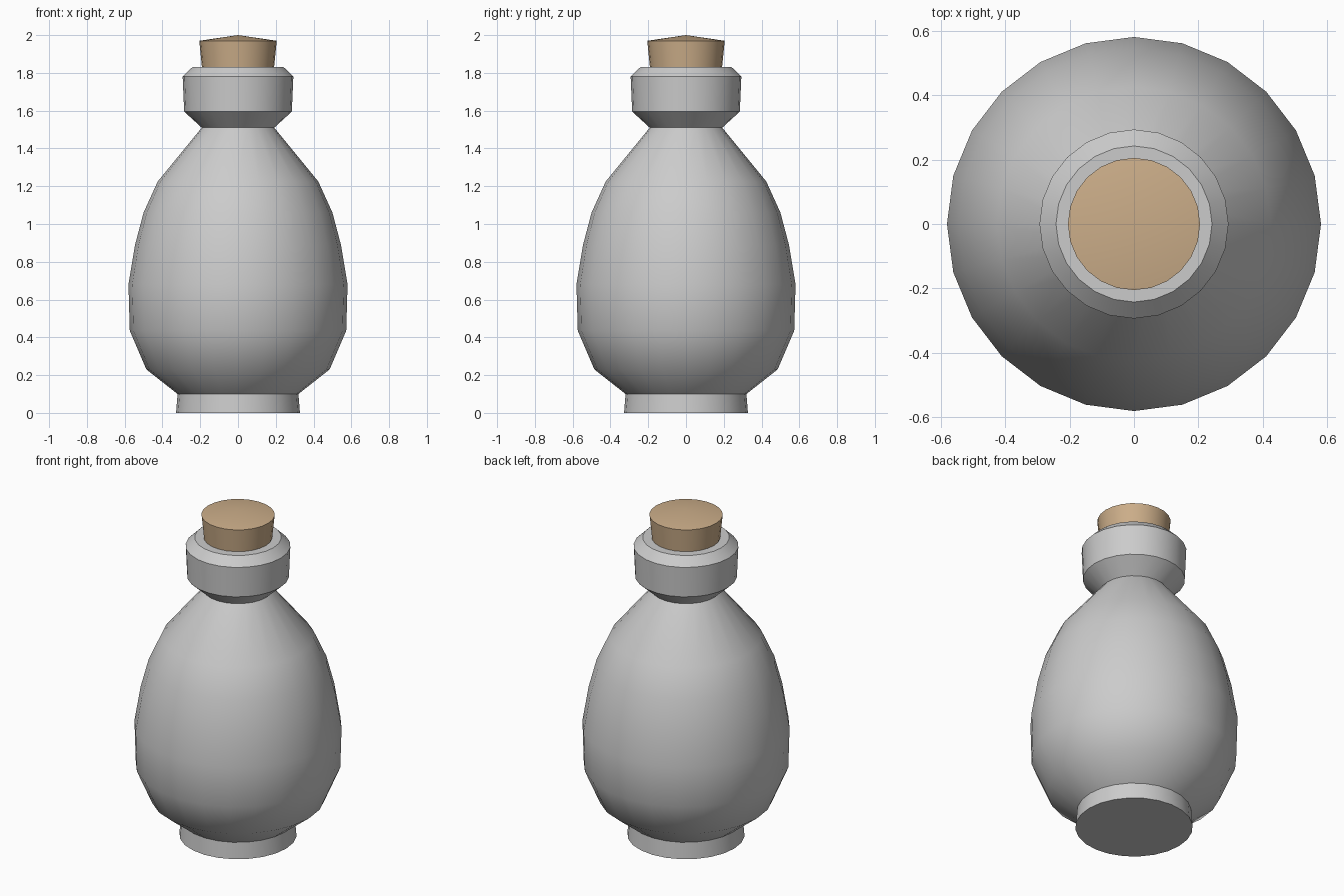
import bpy, bmesh, math

if "Cube" in bpy.data.objects:
    bpy.data.objects.remove(bpy.data.objects["Cube"])

SIDES = 24


def lathe(name, profile, color=None):
    """Revolve (radius, z) points around z; radius 0 makes a pole, open ends get caps."""
    bm = bmesh.new()
    rings = []
    for r, z in profile:
        if r == 0:
            rings.append([bm.verts.new((0, 0, z))] * SIDES)
        else:
            rings.append([bm.verts.new((r * math.cos(2 * math.pi * i / SIDES),
                                        r * math.sin(2 * math.pi * i / SIDES), z))
                          for i in range(SIDES)])
    for low, high in zip(rings, rings[1:]):
        for i in range(SIDES):
            j = (i + 1) % SIDES
            bm.faces.new(list(dict.fromkeys((low[i], low[j], high[j], high[i]))))
    if profile[0][0] > 0:
        bm.faces.new(rings[0][::-1])
    if profile[-1][0] > 0:
        bm.faces.new(rings[-1])
    bmesh.ops.recalc_face_normals(bm, faces=bm.faces[:])
    mesh = bpy.data.meshes.new(name)
    bm.to_mesh(mesh)
    bm.free()
    obj = bpy.data.objects.new(name, mesh)
    bpy.context.collection.objects.link(obj)
    if color:
        mat = bpy.data.materials.new(name + "_color")
        mat.diffuse_color = color
        mat.use_nodes = True
        mat.node_tree.nodes["Principled BSDF"].inputs["Base Color"].default_value = mat.diffuse_color
        mesh.materials.append(mat)
    bpy.ops.object.select_all(action='DESELECT')
    obj.select_set(True)
    bpy.context.view_layer.objects.active = obj
    bpy.ops.object.shade_smooth_by_angle(angle=math.radians(35))
    return obj


# Bottle: foot, rounded belly, pinched neck and chamfered collar
lathe("bottle", [
    (0.328, 0), (0.32, 0.10),
    (0.485, 0.23), (0.573, 0.435), (0.58, 0.68), (0.545, 0.89),
    (0.50, 1.06), (0.425, 1.225), (0.192, 1.51),
    (0.285, 1.595), (0.293, 1.78), (0.242, 1.83)])

# Tapered cork with a slightly peaked top
lathe("cork", [(0.188, 1.80), (0.205, 1.97), (0, 2.0)], (0.60, 0.42, 0.25, 1))
